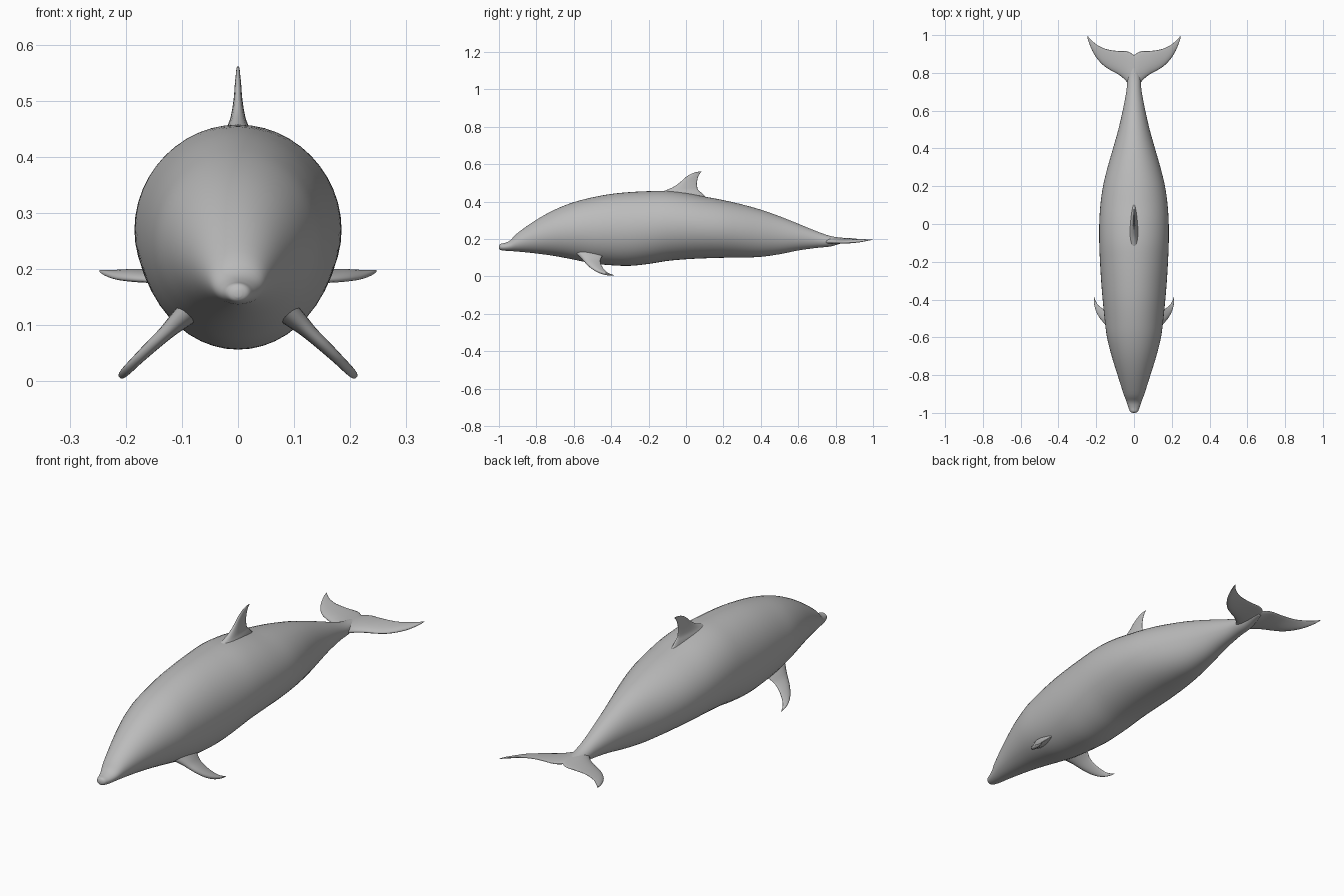
import bpy, bmesh, math
from mathutils import Vector

if "Cube" in bpy.data.objects:
    bpy.data.objects.remove(bpy.data.objects["Cube"])

grey = bpy.data.materials.new("dolphin_grey")
grey.diffuse_color = (0.5, 0.5, 0.5, 1)
grey.use_nodes = True
grey.node_tree.nodes["Principled BSDF"].inputs["Base Color"].default_value = grey.diffuse_color


def smooth_rows(rows, steps):
    """Catmull-Rom resampling of station rows."""
    rows = [Vector(r) for r in rows]
    out = []
    for i in range(len(rows) - 1):
        a, b, c, d = rows[max(i - 1, 0)], rows[i], rows[i + 1], rows[min(i + 2, len(rows) - 1)]
        for k in range(steps):
            t = k / steps
            out.append(0.5 * (2 * b + (c - a) * t + (2 * a - 5 * b + 4 * c - d) * t * t
                              + (3 * b - a - 3 * c + d) * t ** 3))
    return out + [rows[-1]]


def loft(name, rings, cap_start=True, mirror=False):
    bm = bmesh.new()
    vs = [[bm.verts.new(p) for p in ring] for ring in rings]
    n = len(vs[0])
    for a, b in zip(vs, vs[1:]):
        for j in range(n):
            k = (j + 1) % n
            bm.faces.new((a[j], a[k], b[k], b[j]))
    if cap_start:
        bm.faces.new(vs[0])
    bm.faces.new(vs[-1])
    bmesh.ops.recalc_face_normals(bm, faces=bm.faces)
    # An open root leaves the outward side undecided, so check it on the volume
    if bm.calc_volume(signed=True) < 0:
        bmesh.ops.reverse_faces(bm, faces=bm.faces)
    me = bpy.data.meshes.new(name)
    bm.to_mesh(me)
    bm.free()
    ob = bpy.data.objects.new(name, me)
    bpy.context.collection.objects.link(ob)
    me.materials.append(grey)
    if mirror:
        ob.modifiers.new("mirror", 'MIRROR').merge_threshold = 0.002
    for p in me.polygons:
        p.use_smooth = True
    return ob


def fin_ring(lead, trail, normal, half, n=20):
    """Teardrop section, round at the leading edge and thin at the trailing edge."""
    lead, trail, normal = Vector(lead), Vector(trail), Vector(normal).normalized()
    ring = []
    for j in range(n):
        a = 2 * math.pi * j / n
        u = (1 - math.cos(a)) / 2
        ring.append(lead.lerp(trail, u) + normal * half * math.sin(a) * (1.25 - 0.75 * u))
    return ring


# Body: y, half width, bottom z, top z
body_rows = [
    (-1.0, .006, .15, .163), (-.993, .02, .142, .174), (-.97, .03, .138, .179),
    (-.94, .04, .136, .193), (-.9, .055, .133, .233), (-.8, .087, .123, .303),
    (-.7, .118, .109, .358), (-.6, .143, .09, .397), (-.5, .156, .07, .423),
    (-.4, .166, .06, .441), (-.3, .174, .057, .451), (-.2, .18, .067, .456),
    (-.1, .184, .083, .457), (0, .184, .092, .446), (.1, .178, .097, .427),
    (.2, .164, .1, .408), (.3, .14, .101, .385), (.4, .111, .105, .357),
    (.5, .083, .119, .322), (.6, .06, .139, .282), (.7, .041, .153, .241),
    (.77, .034, .16, .217), (.83, .024, .177, .207), (.87, .01, .188, .203)]
rings = []
for y, w, lo, hi in smooth_rows(body_rows, 4):
    rings.append([(w * math.cos(2 * math.pi * j / 48), y,
                   (lo + hi) / 2 + (hi - lo) / 2 * math.sin(2 * math.pi * j / 48))
                  for j in range(48)])
loft("body", rings)

# Dorsal fin: z, leading y, trailing y, half thickness
dorsal_rows = [(.42, -.2, .11, .036), (.445, -.15, .085, .026), (.462, -.105, .066, .017),
               (.48, -.065, .06, .012), (.505, -.03, .059, .008), (.53, -.002, .064, .006),
               (.548, .026, .073, .004), (.557, .05, .081, .003), (.561, .072, .085, .0015)]
loft("dorsal_fin", [fin_ring((0, l, z), (0, t, z), (1, 0, 0), h)
                    for z, l, t, h in smooth_rows(dorsal_rows, 4)])

# Flippers: x, z, leading y, trailing y, half thickness
flipper_rows = [(.075, .135, -.6, -.43, .026), (.11, .104, -.565, -.45, .018),
                (.13, .085, -.548, -.458, .014), (.155, .062, -.527, -.453, .012),
                (.18, .038, -.498, -.438, .01), (.197, .021, -.465, -.42, .009),
                (.207, .011, -.43, -.398, .007), (.211, .007, -.402, -.385, .003)]
loft("flippers", [fin_ring((x, l, z), (x, t, z), (.7, 0, .72), h)
                  for x, z, l, t, h in smooth_rows(flipper_rows, 4)], mirror=True)

# Tail flukes: x, leading y, trailing y, leading z, trailing z, half thickness
fluke_rows = [(0, .7, .893, .187, .2, .017), (.02, .72, .908, .186, .2, .016),
              (.042, .757, .915, .185, .2, .014), (.08, .79, .916, .183, .2, .012),
              (.12, .812, .92, .181, .2, .01), (.16, .838, .93, .18, .199, .009),
              (.195, .875, .948, .182, .199, .008), (.22, .915, .968, .185, .198, .006),
              (.238, .958, .986, .191, .198, .004), (.247, .988, 1.0, .196, .198, .0015)]
loft("tail_flukes", [fin_ring((x, l, lz), (x, t, tz), (0, -.15, 1), h)
                     for x, l, t, lz, tz, h in smooth_rows(fluke_rows, 4)],
     cap_start=False, mirror=True)
